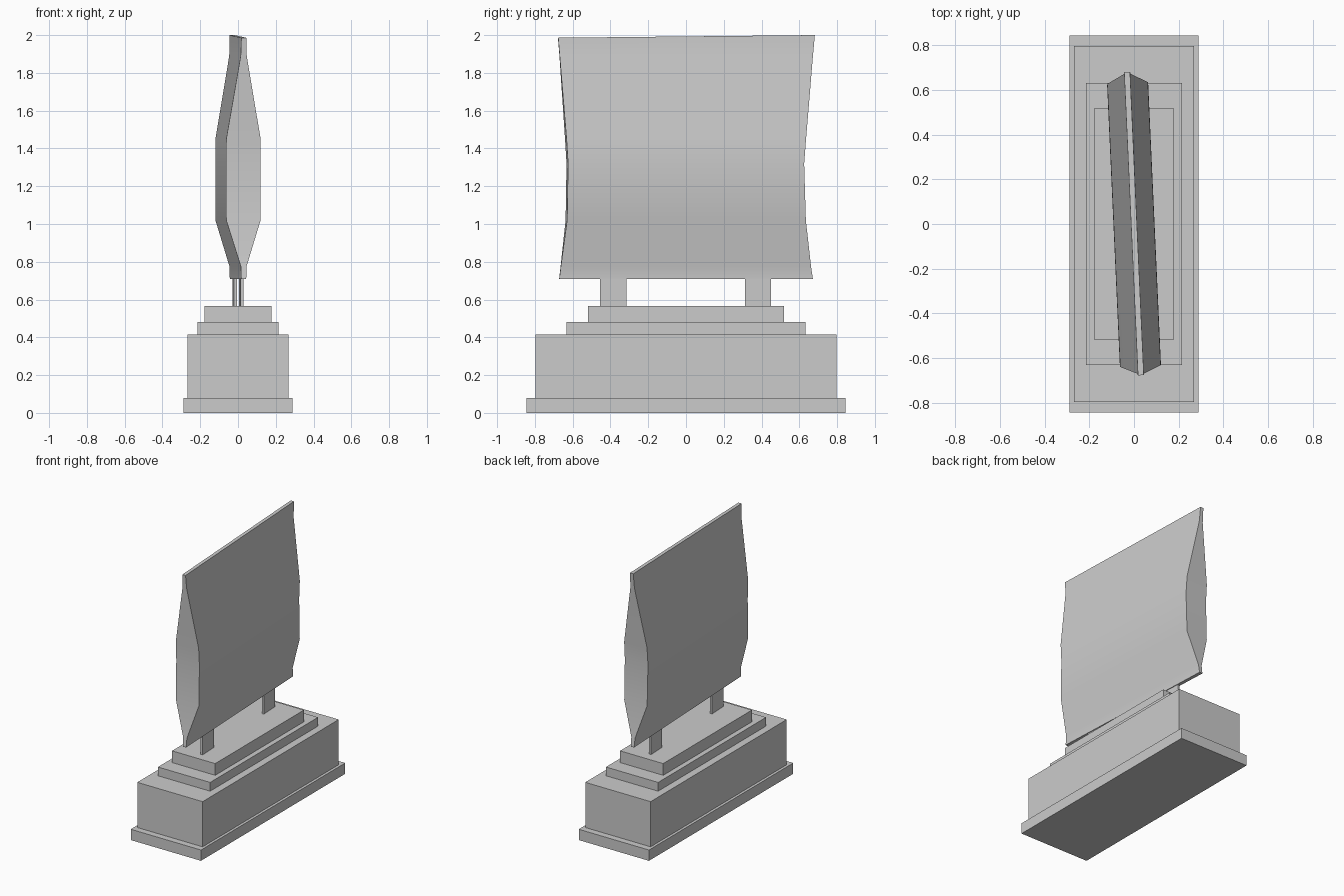
import bpy, bmesh, math
from mathutils import Matrix

if "Cube" in bpy.data.objects:
    bpy.data.objects.remove(bpy.data.objects["Cube"])

TURN = math.radians(2.6)  # slight twist of panel and posts about z


def make_object(name, bm):
    bmesh.ops.recalc_face_normals(bm, faces=bm.faces)
    mesh = bpy.data.meshes.new(name)
    bm.to_mesh(mesh)
    bm.free()
    obj = bpy.data.objects.new(name, mesh)
    bpy.context.collection.objects.link(obj)
    return obj


def box(name, hx, y0, y1, z0, z1, turn=0.0):
    bm = bmesh.new()
    bmesh.ops.create_cube(bm, size=1)
    for v in bm.verts:
        v.co.x *= 2 * hx
        v.co.y = (y0 + y1) / 2 + v.co.y * (y1 - y0)
        v.co.z = (z0 + z1) / 2 + v.co.z * (z1 - z0)
    bm.transform(Matrix.Rotation(turn, 4, 'Z'))
    return make_object(name, bm)


# stepped plinth
for name, hx, hy, z0, z1 in (
    ("base_slab", 0.288, 0.845, 0.0, 0.08),
    ("base_block", 0.268, 0.797, 0.08, 0.415),
    ("lower_step", 0.214, 0.632, 0.415, 0.48),
    ("upper_step", 0.177, 0.52, 0.48, 0.567),
):
    box(name, hx, -hy, hy, z0, z1)

# two thin support posts
box("front_post", 0.008, -0.455, -0.316, 0.567, 0.76, TURN)
box("back_post", 0.008, 0.312, 0.45, 0.567, 0.76, TURN)

# pillow-shaped panel: levels of (z, half thickness, front y, back y)
levels = [
    (0.708, 0.013, -0.672, 0.672),
    (0.775, 0.015, -0.664, 0.662),
    (1.02, 0.091, -0.634, 0.631),
    (1.32, 0.092, -0.629, 0.622),
    (1.45, 0.091, -0.637, 0.632),
    (1.89, 0.016, -0.670, 0.672),
    (1.993, 0.013, -0.678, 0.682),
]
bm = bmesh.new()
rings = []
for i, (z, t, y0, y1) in enumerate(levels):
    ring = []
    for x, y in ((-t, y0), (t, y0), (t, y1), (-t, y1)):
        tilt = 0.007 * (1 if y > 0 else -1) if i == len(levels) - 1 else 0
        ring.append(bm.verts.new((x, y, z + tilt)))
    rings.append(ring)
for a, b in zip(rings, rings[1:]):
    for k in range(4):
        n = (k + 1) % 4
        bm.faces.new((a[k], a[n], b[n], b[k]))
bm.faces.new(rings[0])
bm.faces.new(rings[-1])
bm.transform(Matrix.Rotation(TURN, 4, 'Z'))
panel = make_object("panel", bm)
bpy.context.view_layer.objects.active = panel
panel.select_set(True)
bpy.ops.object.shade_smooth_by_angle(angle=math.radians(40))
